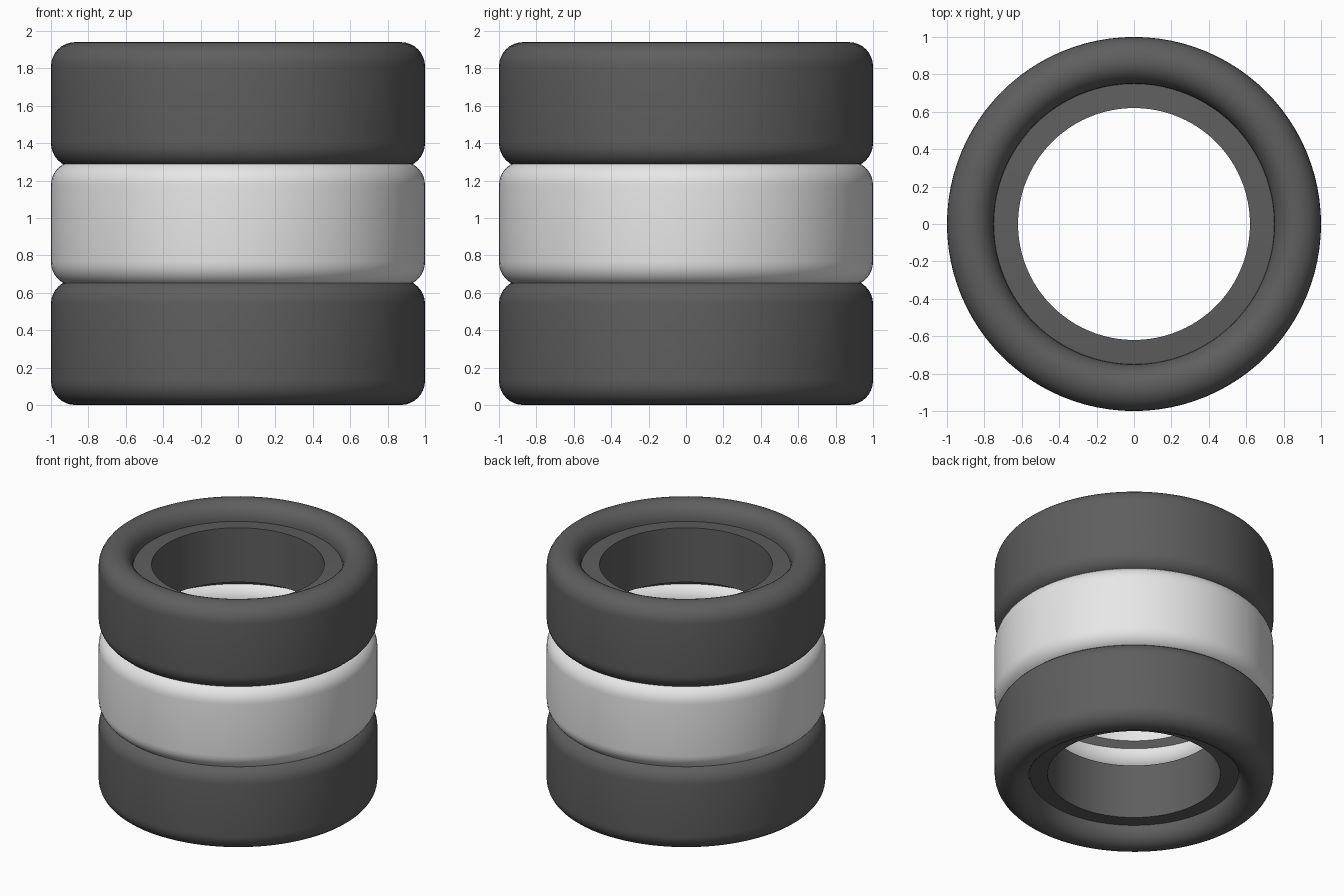
import bpy
import bmesh
from math import cos, sin, pi, radians

cube = bpy.data.objects.get("Cube")
if cube:
    bpy.data.objects.remove(cube, do_unlink=True)

HEIGHT = 0.67      # height of one tyre
STEP = 0.635       # stacking distance, the tyres press into each other
ROUND = 0.13       # shoulder radius
CREST = 0.87       # radius at the top of the sidewall
BORE = 0.62        # radius of the hole
BEAD = 0.75        # outer radius of the sunken inner ring
SEGMENTS = 96
ARC_STEPS = 8


def make_material(name, value):
    mat = bpy.data.materials.new(name)
    mat.use_nodes = True
    colour = (value, value, value, 1)
    mat.diffuse_color = colour
    bsdf = mat.node_tree.nodes["Principled BSDF"]
    bsdf.inputs["Base Color"].default_value = colour
    bsdf.inputs["Roughness"].default_value = 0.8
    return mat


def tyre_profile():
    """Closed cross-section as (radius, height) pairs around mid-height."""
    half = HEIGHT / 2
    upper = []
    # tread edge to crest, then down to the sunken inner ring
    for i in range(2 * ARC_STEPS + 1):
        a = pi * i / (2 * ARC_STEPS)
        width = ROUND if a < pi / 2 else CREST - BEAD
        upper.append((CREST + width * cos(a), half - ROUND + ROUND * sin(a)))
    upper.append((BORE, half - ROUND + 0.01))
    return upper + [(r, -z) for r, z in reversed(upper)]


def make_tyre(name, base, mat):
    bm = bmesh.new()
    rings = []
    for s in range(SEGMENTS):
        a = 2 * pi * s / SEGMENTS
        rings.append([bm.verts.new((r * cos(a), r * sin(a), z))
                      for r, z in tyre_profile()])
    count = len(rings[0])
    for s, ring in enumerate(rings):
        following = rings[(s + 1) % SEGMENTS]
        for i in range(count):
            j = (i + 1) % count
            bm.faces.new((ring[i], following[i], following[j], ring[j]))
    bmesh.ops.recalc_face_normals(bm, faces=bm.faces)
    mesh = bpy.data.meshes.new(name)
    bm.to_mesh(mesh)
    bm.free()
    mesh.materials.append(mat)
    tyre = bpy.data.objects.new(name, mesh)
    tyre.location.z = base + HEIGHT / 2
    bpy.context.collection.objects.link(tyre)
    bpy.ops.object.select_all(action='DESELECT')
    tyre.select_set(True)
    bpy.context.view_layer.objects.active = tyre
    bpy.ops.object.shade_smooth_by_angle(angle=radians(40))


dark = make_material("dark rubber", 0.113)
white = make_material("white paint", 0.8)

# Three stacked tyres, the middle one painted white
for level, (name, mat) in enumerate((("bottom_tyre", dark),
                                     ("middle_tyre", white),
                                     ("top_tyre", dark))):
    make_tyre(name, level * STEP, mat)
